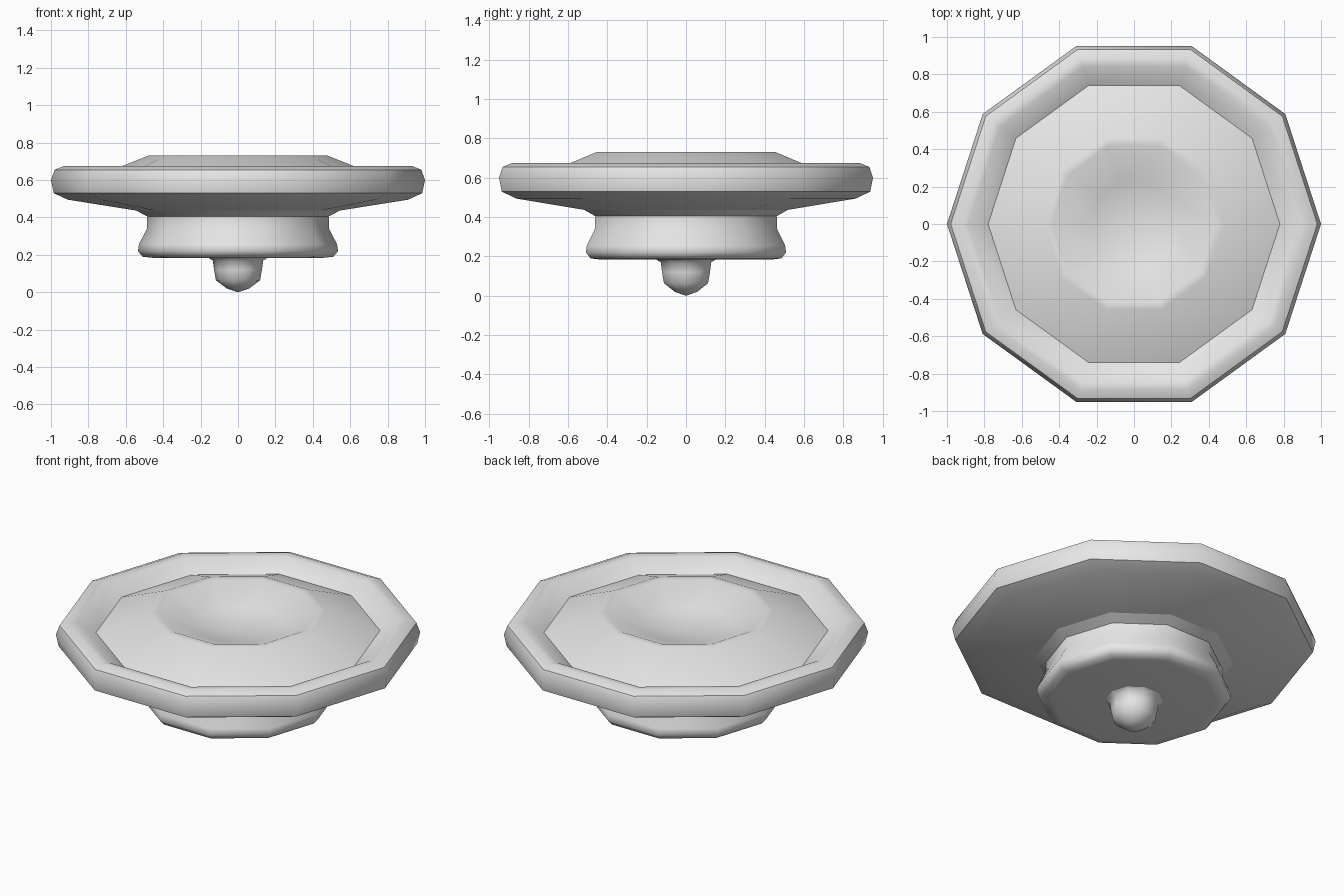
import bpy, bmesh, math

SIDES = 10

cube = bpy.data.objects.get("Cube")
if cube:
    bpy.data.objects.remove(cube, do_unlink=True)

grey = bpy.data.materials.new("light grey")
grey.use_nodes = True
grey.diffuse_color = (0.8, 0.8, 0.8, 1)
grey.node_tree.nodes["Principled BSDF"].inputs["Base Color"].default_value = (0.8, 0.8, 0.8, 1)


def lathe(name, profile, angle):
    """Spin an (r, z) profile into a ten-sided shell; r = 0 closes at a pole."""
    bm = bmesh.new()
    rings = []
    for r, z in profile:
        if r == 0:
            rings.append([bm.verts.new((0, 0, z))] * SIDES)
        else:
            rings.append([bm.verts.new((r * math.cos(math.tau * i / SIDES),
                                        r * math.sin(math.tau * i / SIDES), z))
                          for i in range(SIDES)])
    for a, b in zip(rings, rings[1:]):
        for i in range(SIDES):
            j = (i + 1) % SIDES
            quad = list(dict.fromkeys((a[i], a[j], b[j], b[i])))
            bm.faces.new(quad)
    bmesh.ops.recalc_face_normals(bm, faces=bm.faces[:])
    mesh = bpy.data.meshes.new(name)
    bm.to_mesh(mesh)
    bm.free()
    mesh.materials.append(grey)
    obj = bpy.data.objects.new(name, mesh)
    bpy.context.collection.objects.link(obj)
    bpy.ops.object.select_all(action='DESELECT')
    obj.select_set(True)
    bpy.context.view_layer.objects.active = obj
    bpy.ops.object.shade_smooth_by_angle(angle=math.radians(angle))
    return obj


# Wide plate: underside, rounded rim, groove, raised cone and shallow dish
lathe("plate", [(0, 0.42), (0.48, 0.42), (0.545, 0.437), (0.91, 0.495), (0.985, 0.53),
                (1.0, 0.60), (0.98, 0.655), (0.93, 0.675), (0.885, 0.67),
                (0.78, 0.61), (0.48, 0.73), (0.44, 0.73), (0.24, 0.65), (0, 0.62)], 40)

# Flared drum under the plate
lathe("drum", [(0, 0.184), (0.455, 0.184), (0.51, 0.19), (0.535, 0.22),
               (0.53, 0.256), (0.487, 0.34), (0.485, 0.405), (0.545, 0.437),
               (0, 0.45)], 60)

# Small rounded knob at the bottom
lathe("knob", [(0, 0), (0.06, 0.02), (0.118, 0.064), (0.128, 0.12),
               (0.135, 0.17), (0.16, 0.185), (0, 0.19)], 60)
